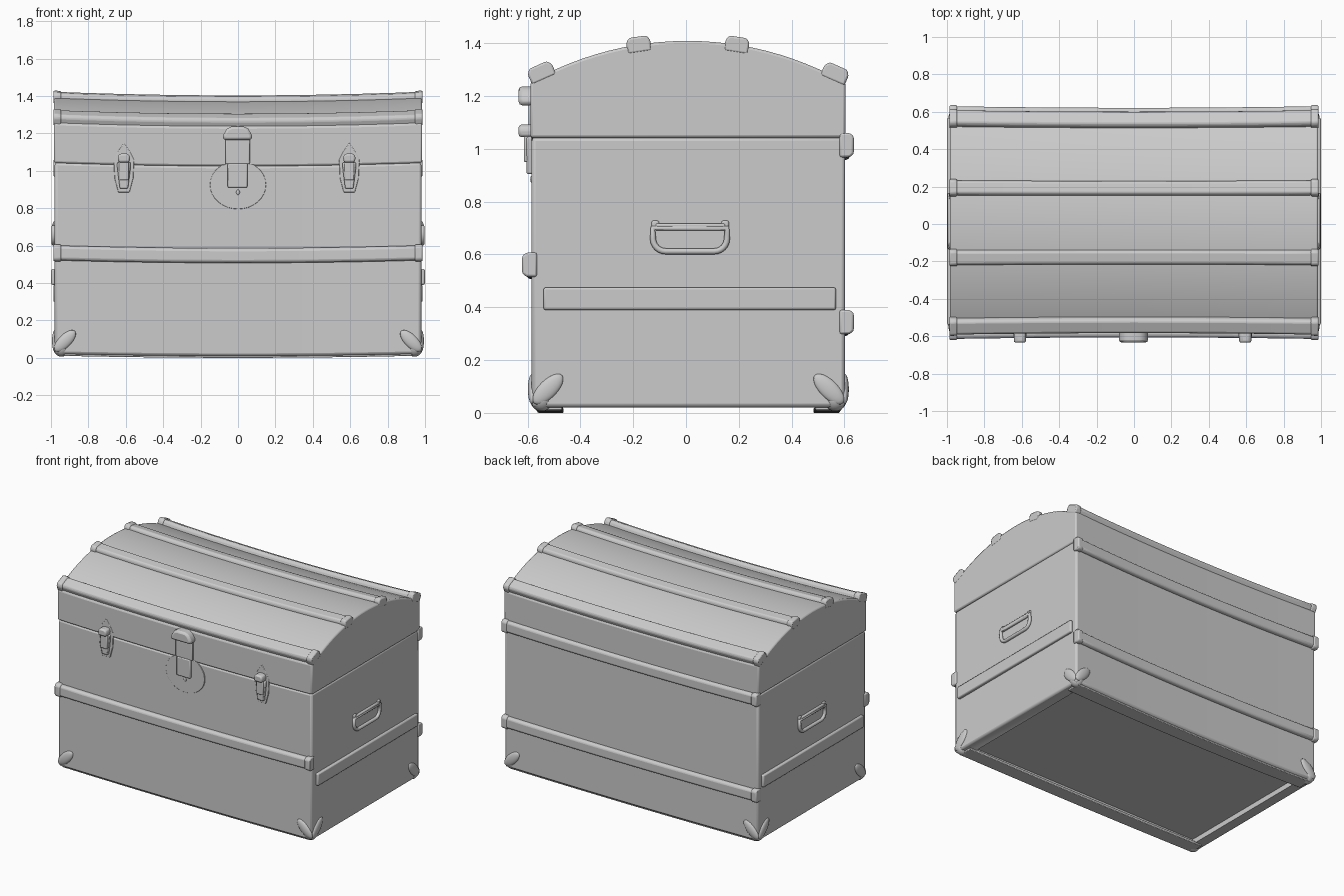
import bpy, bmesh, math
from mathutils import Vector, Matrix

if "Cube" in bpy.data.objects:
    bpy.data.objects.remove(bpy.data.objects["Cube"])


def bow(x, y, z):
    # old trunk: walls pull in and the long edges sag towards the middle
    k = max(0.0, 1 - x * x)
    return Vector((x, y * (1 - 0.014 * k), z - k * (0.012 + 0.008 * z / 1.4)))


def finish(name, bm, bevel=0.0, segs=2, angle=35):
    bmesh.ops.recalc_face_normals(bm, faces=bm.faces)
    mesh = bpy.data.meshes.new(name)
    bm.to_mesh(mesh)
    bm.free()
    ob = bpy.data.objects.new(name, mesh)
    bpy.context.collection.objects.link(ob)
    if bevel:
        m = ob.modifiers.new("soft_edges", 'BEVEL')
        m.width, m.segments, m.limit_method = bevel, segs, 'ANGLE'
        m.angle_limit = math.radians(35)
    bpy.context.view_layer.objects.active = ob
    ob.select_set(True)
    bpy.ops.object.shade_smooth_by_angle(angle=math.radians(angle))
    ob.select_set(False)
    return ob


def loft(name, profile, x0, x1, bevel, n=12):
    # sweep a (y, z) profile along x, following the bow
    bm = bmesh.new()
    rings = []
    for i in range(n + 1):
        x = x0 + (x1 - x0) * i / n
        rings.append([bm.verts.new(bow(x, y, z)) for y, z in profile])
    for a, b in zip(rings, rings[1:]):
        for j in range(len(profile)):
            k = (j + 1) % len(profile)
            bm.faces.new((a[j], a[k], b[k], b[j]))
    bm.faces.new(rings[0])
    bm.faces.new(rings[-1])
    return finish(name, bm, bevel)


def slat(name, y, z, tilt, w=0.085, h=0.045):
    # rounded batten whose outward direction is tilted from +z (degrees), with end caps
    def section(w, h):
        pts = [(-w / 2, -0.02), (-w / 2, h * .55), (-w * .36, h), (w * .36, h), (w / 2, h * .55), (w / 2, -0.02)]
        c, s = math.cos(math.radians(tilt)), math.sin(math.radians(tilt))
        return [(y + u * c + v * s, z - u * s + v * c) for u, v in pts]
    loft(name, section(w, h), -0.978, 0.978, 0.006)
    for s in (-1, 1):
        loft(name + "_end_cap", section(w + .012, h + .006), s * 0.945, s * 0.987, 0.008, 1)


def plate(name, pts, y, cx=0.0, bevel=0.006):
    # flat (x, z) outline raised from the front wall to depth y
    bm = bmesh.new()
    f = bm.faces.new([bm.verts.new((cx + x, -0.56, z)) for x, z in pts])
    r = bmesh.ops.extrude_face_region(bm, geom=[f])
    for v in r['geom']:
        if isinstance(v, bmesh.types.BMVert):
            v.co.y = y
    return finish(name, bm, bevel)


def box(name, lo, hi, bevel=0.0):
    bm = bmesh.new()
    bmesh.ops.create_cube(bm, size=1)
    for v in bm.verts:
        v.co = Vector([lo[i] + (hi[i] - lo[i]) * (v.co[i] + .5) for i in range(3)])
    return finish(name, bm, bevel)


def blob(name, centre, scale, axis='X', turn=0.0):
    bm = bmesh.new()
    bmesh.ops.create_uvsphere(bm, u_segments=20, v_segments=12, radius=1)
    bm.transform(Matrix.Translation(centre) @ Matrix.Rotation(turn, 4, axis) @ Matrix.Diagonal((*scale, 1)))
    return finish(name, bm, 0, angle=180)


# chest body with a recessed underside
body = loft("chest_body", [(-0.585, 0.022), (0.603, 0.022), (0.603, 1.045), (-0.585, 1.045)], -0.98, 0.98, 0.014)
cutter = box("underside_cutter", (-0.90, -0.50, -0.2), (0.90, 0.52, 0.055))
cutter.hide_render = True
cut = body.modifiers.new("recess", 'BOOLEAN')
cut.operation, cut.object, cut.solver = 'DIFFERENCE', cutter, 'EXACT'
bpy.context.view_layer.objects.active = body
for m in [m.name for m in body.modifiers if m.type in ('BEVEL', 'BOOLEAN')]:
    bpy.ops.object.modifier_apply(modifier=m)
bpy.data.objects.remove(cutter)

# lower runners under the front and back edges
loft("front_runner", [(-0.57, 0.012), (-0.47, 0.012), (-0.47, 0.03), (-0.57, 0.03)], -0.95, 0.95, 0.004)
loft("back_runner", [(0.49, 0.012), (0.59, 0.012), (0.59, 0.03), (0.49, 0.03)], -0.95, 0.95, 0.004)

# domed lid
R = 1.21
arch = lambda y: 1.41 - R + math.sqrt(R * R - (y - 0.005) ** 2)
ys = [0.605 - 1.195 * i / 24 for i in range(25)]
loft("domed_lid", [(-0.590, 1.043), (0.605, 1.043)] + [(y, arch(y)) for y in ys], -0.985, 0.985, 0.01)

# battens over the lid, front and back
for nm, y in (("front", -0.178), ("back", 0.192)):
    slat(nm + "_lid_batten", y, arch(y) - 0.010, math.degrees(math.asin(y / R)), 0.08, 0.034)
slat("front_lid_edge_batten", -0.545, 1.282, -24, 0.088, 0.034)
slat("back_lid_edge_batten", 0.562, 1.278, 24, 0.088, 0.034)
slat("front_batten", -0.585, 0.562, -90, 0.08, 0.030)
slat("back_upper_batten", 0.602, 1.015, 90, 0.08, 0.028)
slat("back_lower_batten", 0.602, 0.345, 90, 0.08, 0.028)

# side battens, handles and corner guards
for s in (-1, 1):
    box("side_batten", (s * 0.96, -0.54, 0.39), (s * 0.999, 0.568, 0.475), 0.008)
    cu = bpy.data.curves.new("side_handle", 'CURVE')
    cu.dimensions, cu.bevel_depth, cu.bevel_resolution = '3D', 0.012, 3
    sp = cu.splines.new('POLY')
    path = []
    for cy, cz, a0 in ((0.107, 0.66, 0), (-0.077, 0.66, -90)):
        for i in range(7):
            a = math.radians(a0 - 15 * i)
            path.append((cy + 0.048 * math.cos(a), cz + 0.048 * math.sin(a)))
    path = [(0.155, 0.70)] + path + [(-0.125, 0.70)]
    sp.points.add(len(path) - 1)
    for p, (y, z) in zip(sp.points, path):
        p.co = (s * 0.986, y, z, 1)
    sp.use_cyclic_u = True
    bpy.context.collection.objects.link(bpy.data.objects.new("side_handle", cu))
    box("handle_hinge_bar", (s * 0.96, -0.115, 0.69), (s * 0.994, 0.148, 0.718), 0.006)
    for e, wall in ((-1, -0.583), (1, 0.601)):
        box("handle_lug", (s * 0.96, 0.016 + e * 0.132 - 0.014, 0.695),
            (s * 0.99, 0.016 + e * 0.132 + 0.014, 0.728), 0.006)
        blob("corner_guard", (s * 0.944, wall - e * 0.036, 0.058), (0.046, 0.046, 0.052))
        blob("corner_guard_face_rib", (s * 0.925, wall, 0.09), (0.075, 0.016, 0.034), 'Y', s * math.pi / 4)
        blob("corner_guard_side_rib", (s * 0.98, wall - e * 0.06, 0.09), (0.014, 0.075, 0.034), 'X', -e * math.pi / 4)

# pair of draw latches
for cx in (-0.61, 0.595):
    plate("latch_back_plate", [(-0.03, 0.885), (0.03, 0.885), (0.05, 0.96), (0.055, 1.06), (0.035, 1.10),
                               (0, 1.15), (-0.035, 1.10), (-0.055, 1.06), (-0.05, 0.96)], -0.586, cx, 0.003)
    plate("latch_lever", [(-0.022, 0.905), (0.022, 0.905), (0.036, 1.02), (0.036, 1.045), (-0.036, 1.045),
                          (-0.036, 1.02)], -0.604, cx)
    plate("latch_loop", [(-0.026, 0.95), (0.026, 0.95), (0.026, 1.05), (-0.026, 1.05)], -0.614, cx)
    plate("latch_hook", [(-0.03, 1.045), (0.03, 1.045), (0.034, 1.075), (0.022, 1.092), (-0.022, 1.092),
                         (-0.034, 1.075)], -0.634, cx, 0.01)

# central lock: round plate, hasp strap, knob
disc = [(0.15 * math.cos(a), min(1.035, 0.925 + 0.13 * math.sin(a)))
        for a in (math.tau * i / 32 + 0.01 for i in range(32))]
plate("lock_plate", disc, -0.583, 0, 0.002)
plate("hasp_lower", [(-0.055, 0.91), (0.05, 0.91), (0.05, 1.04), (-0.055, 1.04)], -0.603)
plate("hasp_strap", [(-0.068, 1.035), (0.063, 1.035), (0.063, 1.17), (-0.068, 1.17)], -0.596)
plate("hasp_knob", [(-0.08, 1.165), (0.075, 1.165), (0.075, 1.19), (0.055, 1.225), (0.03, 1.237),
                    (-0.035, 1.237), (-0.06, 1.225), (-0.08, 1.19)], -0.634, 0, 0.014)
blob("keyhole_rivet", (0.0, -0.584, 0.885), (0.01, 0.006, 0.014))
